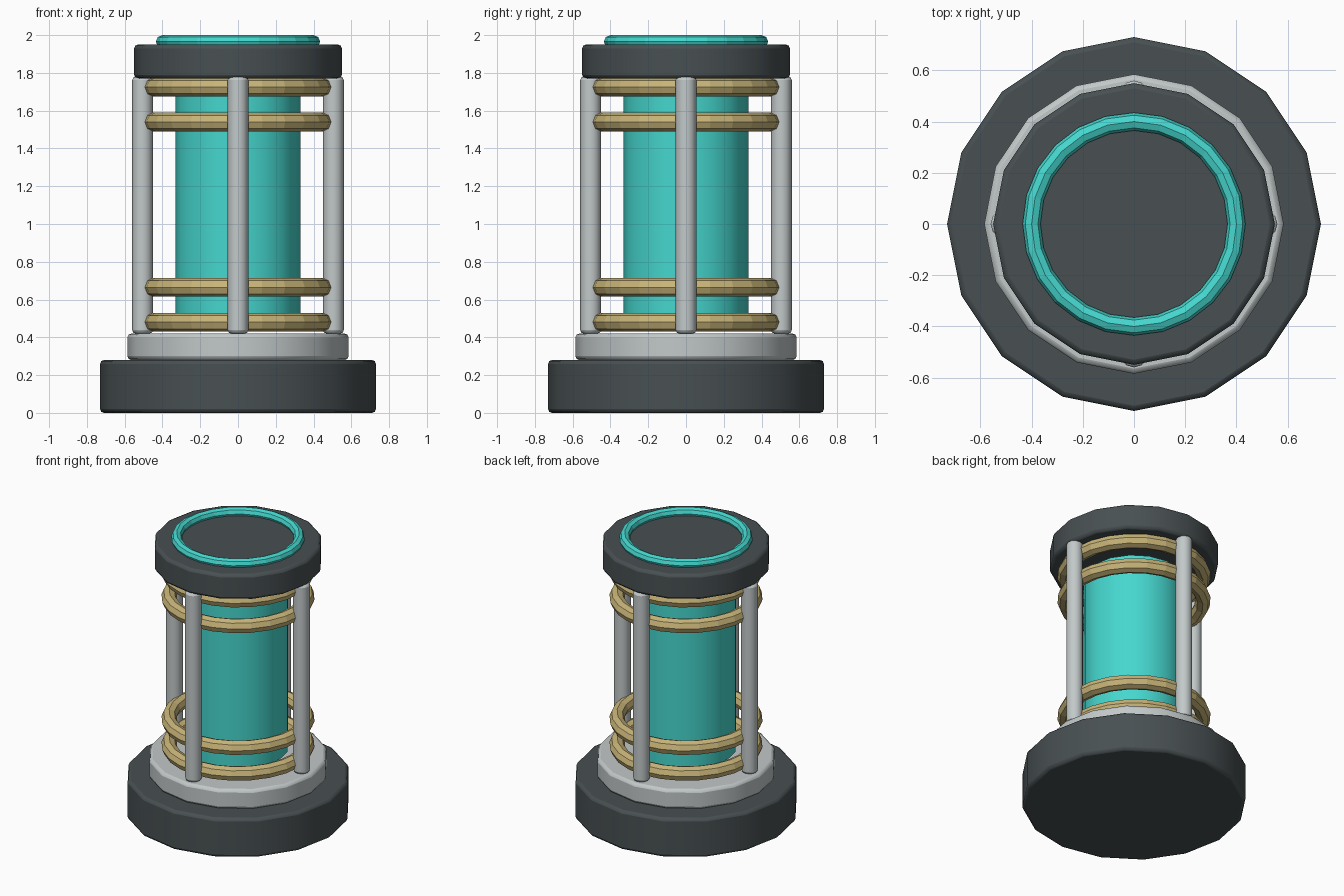
import bpy
from math import cos, sin, pi, radians

if "Cube" in bpy.data.objects:
    bpy.data.objects.remove(bpy.data.objects["Cube"])


def material(name, color):
    m = bpy.data.materials.new(name)
    m.diffuse_color = color
    m.use_nodes = True
    m.node_tree.nodes["Principled BSDF"].inputs["Base Color"].default_value = m.diffuse_color
    return m


DARK = material("dark_metal", (0.065, 0.08, 0.085, 1))
LIGHT = material("light_metal", (0.54, 0.58, 0.58, 1))
GOLD = material("brass", (0.58, 0.46, 0.19, 1))
TEAL = material("teal_glow", (0.06, 0.68, 0.62, 1))


def drum(name, r, z0, z1, mat, bevel=0.0, sides=16, x=0, y=0):
    """Upright cylinder with a vertex on the y axis and softened rims."""
    bpy.ops.mesh.primitive_cylinder_add(vertices=sides, radius=r, depth=z1 - z0,
                                        location=(x, y, (z0 + z1) / 2))
    ob = bpy.context.object
    ob.name = name
    ob.data.materials.append(mat)
    bpy.ops.object.shade_smooth_by_angle(angle=radians(35))
    if bevel:
        b = ob.modifiers.new("rim", 'BEVEL')
        b.width = bevel
        b.segments = 2
        b.limit_method = 'ANGLE'
        b.angle_limit = radians(50)
    return ob


def ring(name, major, minor, z, mat):
    bpy.ops.mesh.primitive_torus_add(major_radius=major, minor_radius=minor,
                                     major_segments=24, minor_segments=8,
                                     location=(0, 0, z))
    ob = bpy.context.object
    ob.name = name
    ob.data.materials.append(mat)
    return ob


# Stacked base, core and cap
drum("base", 0.73, 0.0, 0.28, DARK, 0.02)
drum("collar", 0.585, 0.28, 0.42, LIGHT, 0.02)
drum("core", 0.33, 0.46, 1.69, TEAL)
drum("cap", 0.55, 1.77, 1.95, DARK, 0.02)

# Glowing rim on the cap
ring("cap_ring", 0.40, 0.035, 1.965, TEAL)

# Brass coils, two at each end
for i, z in enumerate((0.48, 0.665, 1.54, 1.725)):
    ring(f"coil_{i + 1}", 0.45, 0.05, z, GOLD)

# Four support posts on the axes
for i in range(4):
    a = i * pi / 2
    drum(f"post_{i + 1}", 0.055, 0.42, 1.78, LIGHT, 0.018, 12,
         0.505 * cos(a), 0.505 * sin(a))
